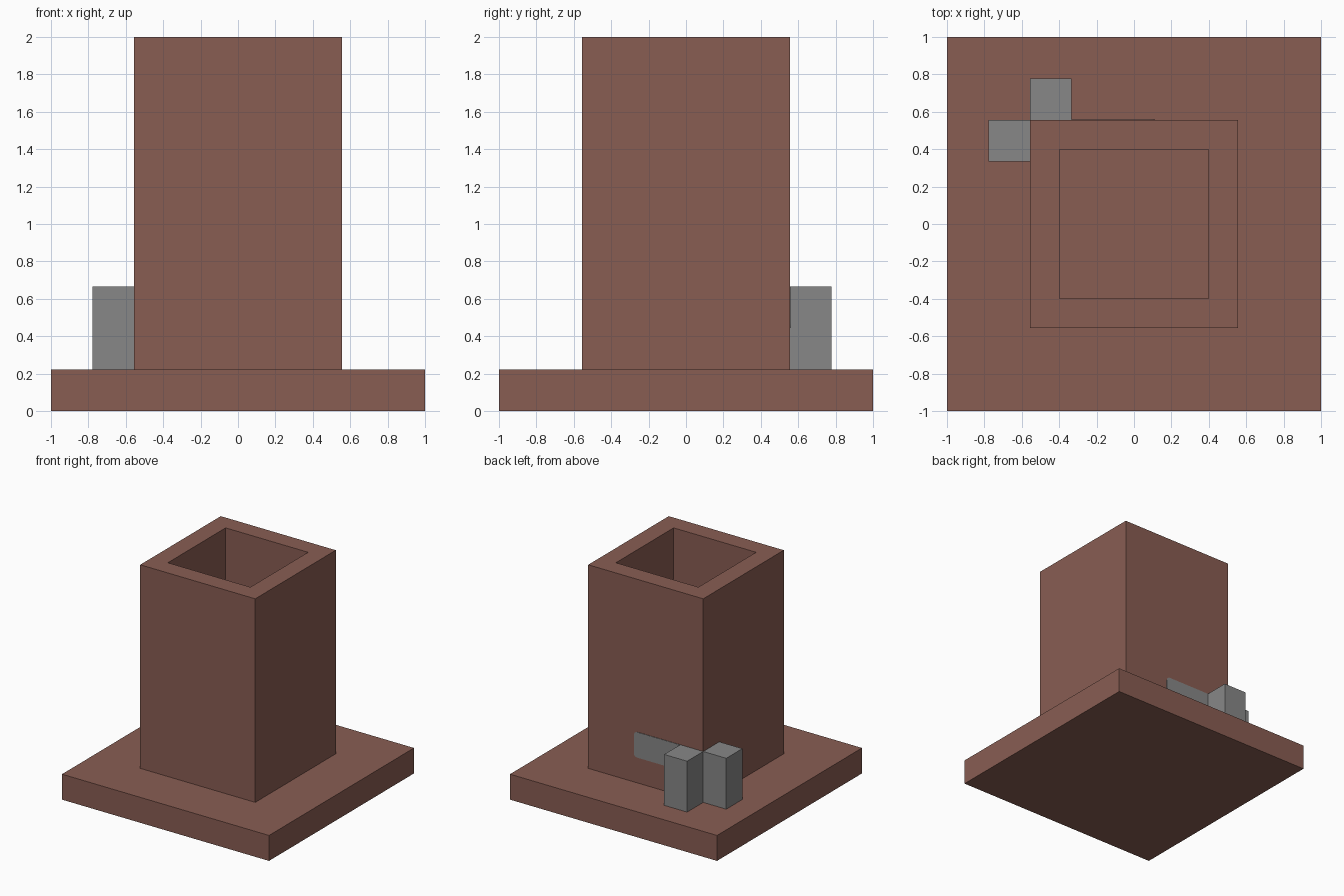
import bpy
import bmesh
from mathutils import Vector

default_cube = bpy.data.objects.get("Cube")
if default_cube:
    bpy.data.objects.remove(default_cube, do_unlink=True)

U = 1 / 9  # module that every dimension is a multiple of


def make_material(name, color):
    mat = bpy.data.materials.new(name)
    mat.use_nodes = True
    mat.diffuse_color = color
    for node in mat.node_tree.nodes:
        if node.type == "BSDF_PRINCIPLED":
            node.inputs["Base Color"].default_value = color
    return mat


brown = make_material("brown brick", (0.25, 0.11, 0.086, 1))
gray = make_material("gray stone", (0.245, 0.245, 0.245, 1))


def box_mesh(low, high):
    """Box between two opposite corners."""
    low, high = Vector(low), Vector(high)
    bm = bmesh.new()
    bmesh.ops.create_cube(bm, size=1)
    bmesh.ops.scale(bm, vec=high - low, verts=bm.verts)
    bmesh.ops.translate(bm, vec=(low + high) / 2, verts=bm.verts)
    return bm


def finish(bm, name, mat):
    bm.normal_update()
    mesh = bpy.data.meshes.new(name)
    bm.to_mesh(mesh)
    bm.free()
    mesh.materials.append(mat)
    obj = bpy.data.objects.new(name, mesh)
    bpy.context.collection.objects.link(obj)
    return obj


# Square base slab
finish(box_mesh((-1, -1, 0), (1, 1, 2 * U)), "base_slab", brown)

# Hollow square column: inset the top, then push a shaft down to the slab
bm = box_mesh((-5 * U, -5 * U, 2 * U), (5 * U, 5 * U, 2))
bm.normal_update()
top = max(bm.faces, key=lambda f: f.calc_center_median().z)
bmesh.ops.inset_region(bm, faces=[top], thickness=2 * U)
shaft = bmesh.ops.extrude_discrete_faces(bm, faces=[top])["faces"][0]
bmesh.ops.translate(bm, vec=(0, 0, 2.01 * U - 2), verts=shaft.verts)
finish(bm, "column", brown)

# Two stone posts wrapped around the back corner
finish(box_mesh((-5 * U, 5 * U, 2 * U), (-3 * U, 7 * U, 6 * U)), "back_post", gray)
finish(box_mesh((-7 * U, 3 * U, 2 * U), (-5 * U, 5 * U, 6 * U)), "side_post", gray)

# Thin plate on the back of the column, rounded at its free end
bm = box_mesh((-3 * U, 5 * U, 4 * U), (U, 5 * U + 0.004, 6 * U))
corners = [e for e in bm.edges
           if all(v.co.x > 0 for v in e.verts)
           and abs(e.verts[0].co.z - e.verts[1].co.z) < 0.001]
bmesh.ops.bevel(bm, geom=corners, offset=0.03, segments=4, profile=0.5,
                affect="EDGES")
finish(bm, "back_plate", gray)
